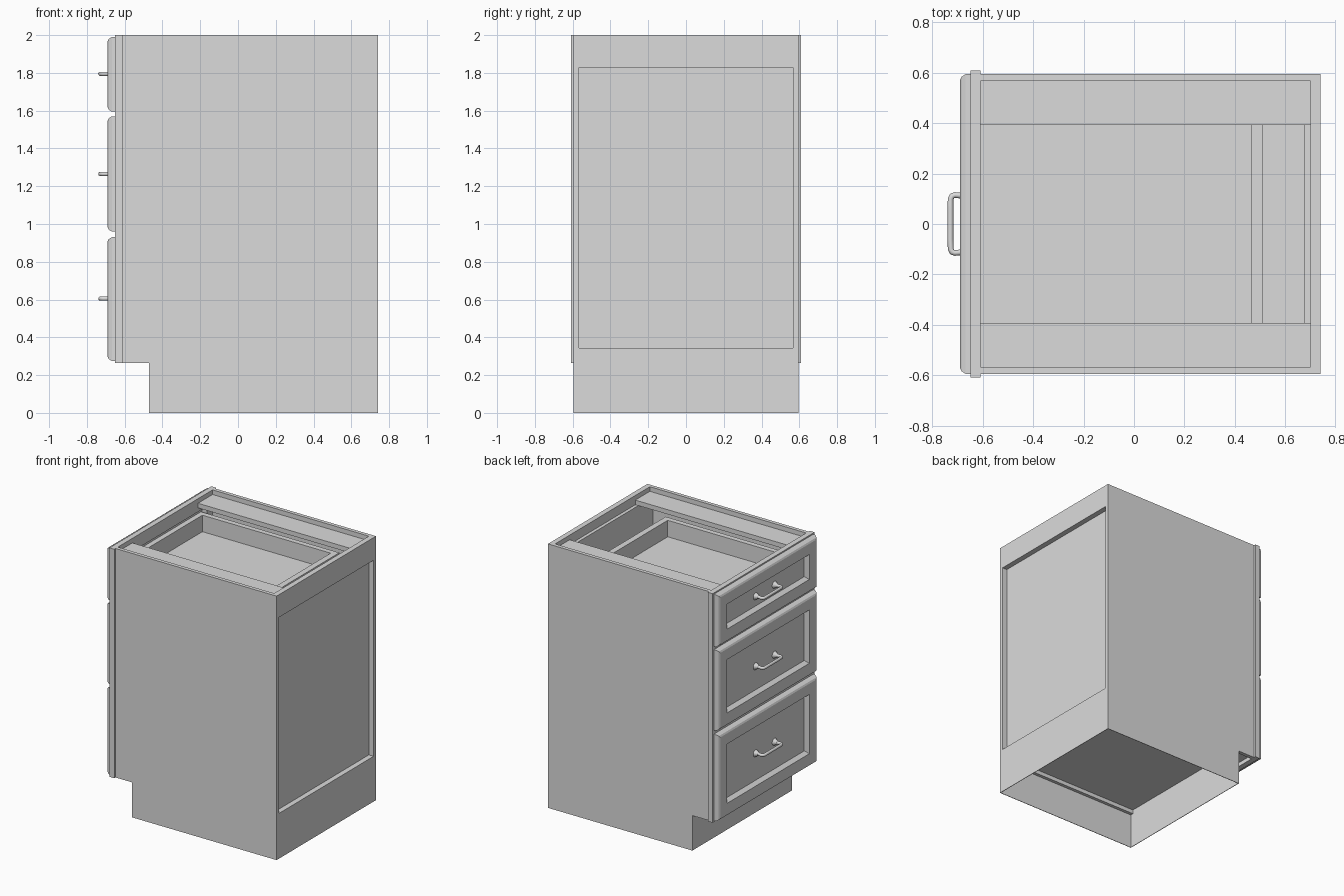
import bpy, bmesh, math
from mathutils import Vector

if "Cube" in bpy.data.objects:
    bpy.data.objects.remove(bpy.data.objects["Cube"])

grey = bpy.data.materials.new("cabinet_grey")
grey.use_nodes = True
COLOUR = (0.71, 0.71, 0.71, 1)
grey.diffuse_color = COLOUR
grey.node_tree.nodes["Principled BSDF"].inputs["Base Color"].default_value = COLOUR


def finish(name, bm):
    """Turn a bmesh into a named, coloured object."""
    bmesh.ops.recalc_face_normals(bm, faces=bm.faces)
    me = bpy.data.meshes.new(name)
    bm.to_mesh(me)
    bm.free()
    me.materials.append(grey)
    ob = bpy.data.objects.new(name, me)
    bpy.context.collection.objects.link(ob)
    return ob


def box(name, x0, x1, y0, y1, z0, z1):
    bm = bmesh.new()
    bmesh.ops.create_cube(bm, size=1)
    for v in bm.verts:
        v.co = ((x0 + x1) / 2 + v.co.x * (x1 - x0),
                (y0 + y1) / 2 + v.co.y * (y1 - y0),
                (z0 + z1) / 2 + v.co.z * (z1 - z0))
    return finish(name, bm)


def drawer_front(name, z0, z1, half=0.595):
    """Recessed panel front: nested rectangles of (margin, x)."""
    rings = [(0, -0.65), (0, -0.668), (0.010, -0.684), (0.022, -0.69),
             (0.103, -0.69), (0.125, -0.662)]
    bm = bmesh.new()
    loops = []
    for m, x in rings:
        y, lo, hi = half - m, z0 + m, z1 - m
        loops.append([bm.verts.new((x, *p)) for p in
                      ((-y, lo), (y, lo), (y, hi), (-y, hi))])
    for a, b in zip(loops, loops[1:]):
        for i in range(4):
            j = (i + 1) % 4
            bm.faces.new((a[i], a[j], b[j], b[i]))
    bm.faces.new(loops[0])
    bm.faces.new(loops[-1])
    return finish(name, bm)


def smooth(ob):
    bpy.ops.object.select_all(action="DESELECT")
    ob.select_set(True)
    bpy.context.view_layer.objects.active = ob
    bpy.ops.object.shade_smooth_by_angle(angle=math.radians(40))


def handle(name, z):
    """Bow pull: swept bar with two flared feet."""
    arc = [(-0.664, 0.113), (-0.69, 0.113), (-0.711, 0.115), (-0.722, 0.111),
           (-0.728, 0.10), (-0.7285, 0.06)]
    path = arc + [(x, -y) for x, y in reversed(arc)]
    cu = bpy.data.curves.new(name, "CURVE")
    cu.dimensions = "3D"
    cu.bevel_depth = 0.0115
    cu.bevel_resolution = 3
    cu.use_fill_caps = True
    sp = cu.splines.new("POLY")
    sp.points.add(len(path) - 1)
    for p, (x, y) in zip(sp.points, path):
        p.co = (x, y, z, 1)
    cu.materials.append(grey)
    ob = bpy.data.objects.new(name, cu)
    bpy.context.collection.objects.link(ob)
    bpy.ops.object.select_all(action="DESELECT")
    ob.select_set(True)
    bpy.context.view_layer.objects.active = ob
    bpy.ops.object.convert(target="MESH")
    smooth(bpy.context.view_layer.objects.active)
    for s, label in ((-1, "right"), (1, "left")):
        bm = bmesh.new()
        bmesh.ops.create_cone(bm, cap_ends=True, segments=20, radius1=0.027,
                              radius2=0.012, depth=0.026)
        for v in bm.verts:
            v.co = Vector((-0.675 - v.co.z, s * 0.113 + v.co.x, z + v.co.y))
        smooth(finish(f"{name}_foot_{label}", bm))


# Carcass: thick boards above the floor, thin skirts around the open base
IN, OUT, SKIN = 0.567, 0.595, 0.004
for s, label in ((-1, "right"), (1, "left")):
    box(f"side_panel_{label}", -0.61, 0.74, *sorted((s * IN, s * OUT)), 0.265, 2)
    box(f"side_skirt_{label}", -0.47, 0.74, *sorted((s * (OUT - SKIN), s * OUT)), 0, 0.265)
    box(f"top_brace_{label}", -0.61, 0.70, *sorted((s * 0.393, s * IN)), 1.93, 1.965)
    box(f"frame_stile_{label}", -0.65, -0.61, *sorted((s * 0.50, s * 0.61)), 0.265, 2)
box("floor_board", -0.61, 0.70, -IN, IN, 0.295, 0.33)
box("toe_kick", -0.47, -0.47 + SKIN, -OUT + SKIN, OUT - SKIN, 0, 0.265)
box("toe_kick_top", -0.47, -0.47 + SKIN, -IN, IN, 0.265, 0.295)
box("back_panel", 0.675, 0.70, -IN, IN, 0.295, 1.93)
box("back_rail_top", 0.70, 0.74, -IN, IN, 1.828, 2)
box("back_rail_bottom", 0.70, 0.74, -IN, IN, 0.265, 0.343)
box("back_skirt", 0.74 - SKIN, 0.74, -OUT + SKIN, OUT - SKIN, 0, 0.265)

# Face frame rails
for i, (z0, z1) in enumerate(((0.265, 0.36), (0.905, 0.985), (1.545, 1.625), (1.90, 2))):
    box(f"frame_rail_{i + 1}", -0.65, -0.61, -0.50, 0.50, z0, z1)

# Drawers: front bottom, front top, box bottom, box top, handle height
DRAWERS = {"lower": (0.275, 0.93, 0.39, 0.80, 0.605),
           "middle": (0.96, 1.57, 1.02, 1.42, 1.265),
           "upper": (1.595, 1.99, 1.66, 1.855, 1.795)}
for label, (f0, f1, b0, b1, hz) in DRAWERS.items():
    drawer_front(f"{label}_drawer_front", f0, f1)
    handle(f"{label}_handle", hz)
    name = f"{label}_drawer"
    box(f"{name}_bottom", -0.61, 0.465, -0.445, 0.445, b0 + 0.04, b0 + 0.07)
    box(f"{name}_back", 0.465, 0.51, -0.445, 0.445, b0, b1)
    box(f"{name}_inner_front", -0.65, -0.61, -0.445, 0.445, b0, b1)
    for s, side in ((-1, "right"), (1, "left")):
        box(f"{name}_side_{side}", -0.65, 0.51, *sorted((s * 0.445, s * 0.485)), b0, b1)
